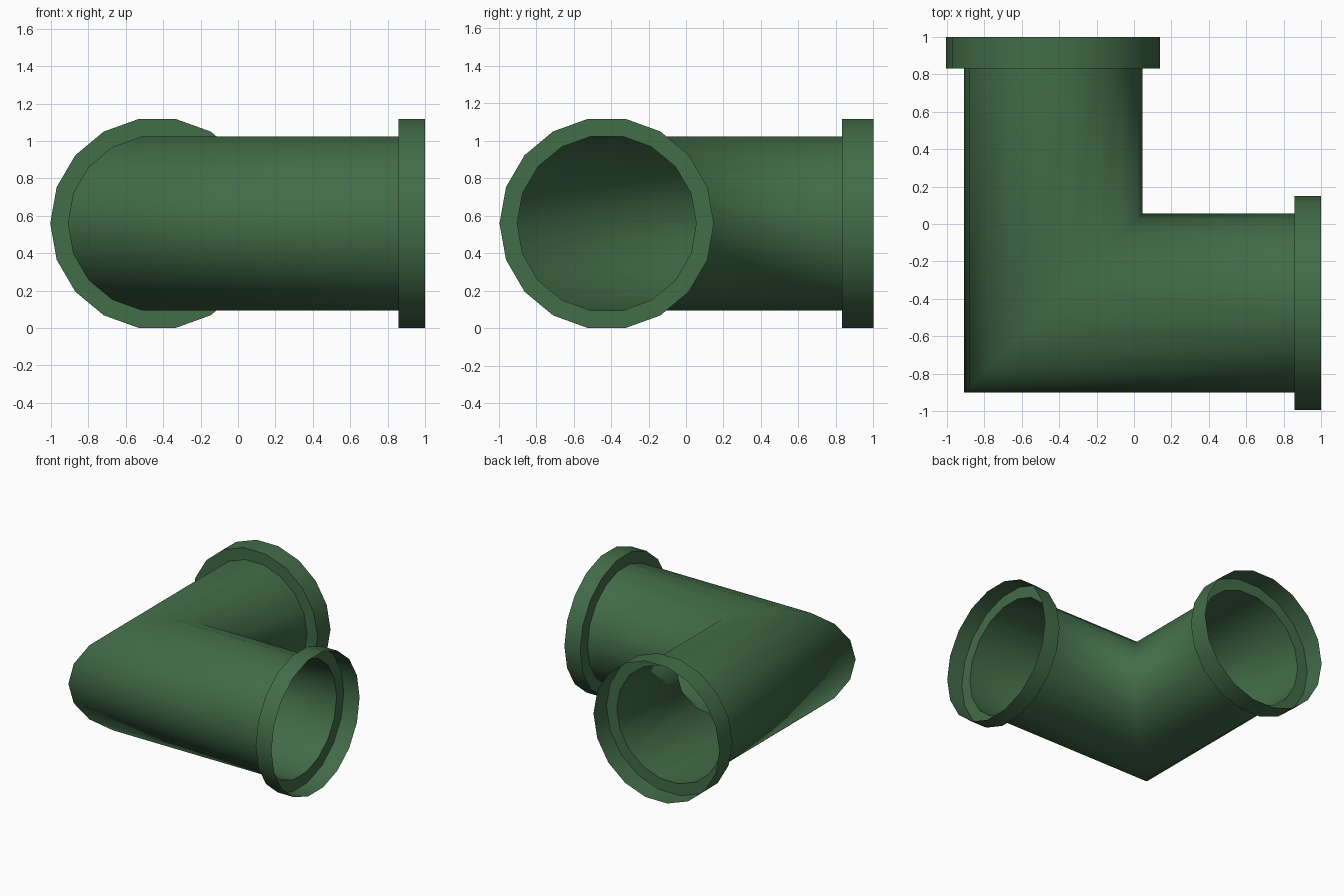
import bpy, bmesh, math

if "Cube" in bpy.data.objects:
    bpy.data.objects.remove(bpy.data.objects["Cube"])

SIDES = 18
CX, CY, CZ = -0.432, -0.423, 0.559   # leg axes: y leg runs at x=CX, x leg at y=CY
PIPE, PIPE_Z = 0.478, 0.472          # pipe radius, sideways and vertical
RIM, RIM_Z = 0.572, 0.567            # collar radius

green = bpy.data.materials.new("green")
green.diffuse_color = (0.055, 0.15, 0.065, 1)
green.use_nodes = True
green.node_tree.nodes["Principled BSDF"].inputs["Base Color"].default_value = green.diffuse_color


def ring(r, rz, x=None, y=None):
    """Section across the y leg (y given), the x leg (x given) or the mitre (neither)."""
    pts = []
    for i in range(SIDES):
        a = 2 * math.pi * i / SIDES
        side = r * math.cos(a)
        pts.append((CX + side if x is None else x,
                    CY + side if y is None else y,
                    CZ + rz * math.sin(a)))
    return pts


def skin(name, rings, sharp=()):
    """Bridge the rings into an open sheet, with crisp edges along the sharp rings."""
    bm = bmesh.new()
    loops = [[bm.verts.new(p) for p in r] for r in rings]
    for a, b in zip(loops, loops[1:]):
        for i in range(SIDES):
            j = (i + 1) % SIDES
            bm.faces.new((a[i], a[j], b[j], b[i])).smooth = True
    for k in sharp:
        for i in range(SIDES):
            bm.edges.get((loops[k][i - 1], loops[k][i])).smooth = False
    mesh = bpy.data.meshes.new(name)
    bm.to_mesh(mesh)
    bm.free()
    mesh.materials.append(green)
    obj = bpy.data.objects.new(name, mesh)
    bpy.context.collection.objects.link(obj)


# Mitred pipe
skin("elbow_pipe", [ring(PIPE, PIPE_Z, y=0.832), ring(PIPE, PIPE_Z),
                    ring(PIPE, PIPE_Z, x=0.857)])

# Open socket collars: a flat step, then a wider wall
skin("back_collar", [ring(RIM, RIM_Z, y=1.0), ring(RIM, RIM_Z, y=0.832),
                     ring(PIPE, PIPE_Z, y=0.832)], sharp=[1])
skin("side_collar", [ring(PIPE, PIPE_Z, x=0.857), ring(RIM, RIM_Z, x=0.857),
                     ring(RIM, RIM_Z, x=1.0)], sharp=[1])
